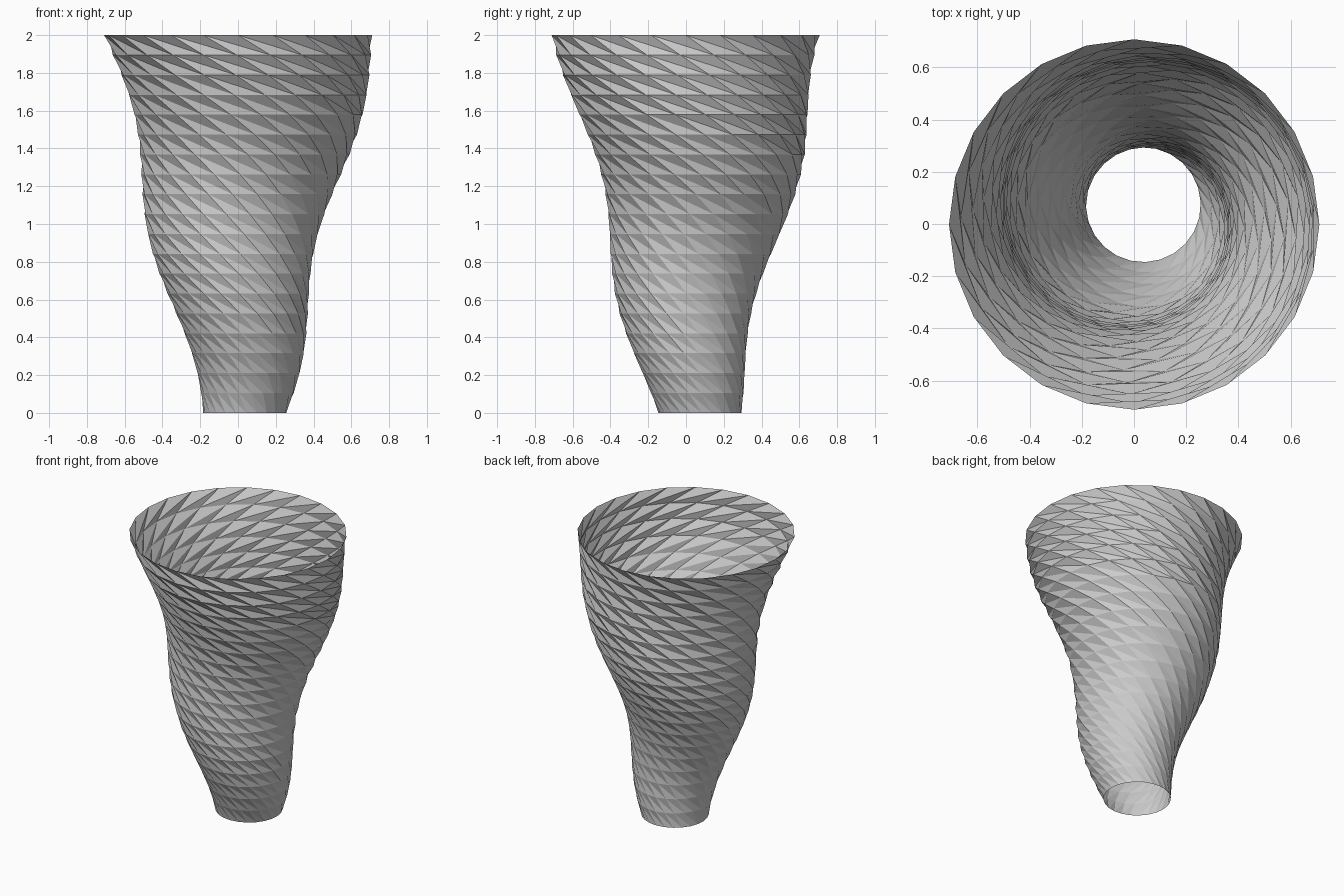
import bpy, bmesh
from math import sin, cos, pi, radians

cube = bpy.data.objects.get("Cube")
if cube:
    bpy.data.objects.remove(cube)

SIDES, BANDS, HEIGHT = 24, 19, 2.0
TWIST = radians(27.75)      # clockwise turn of each ring over the one below

grey = bpy.data.materials.new("plain grey")
grey.use_nodes = True
colour = (0.6, 0.6, 0.6, 1)
grey.diffuse_color = colour
grey.node_tree.nodes["Principled BSDF"].inputs["Base Color"].default_value = colour

# Rings grow evenly while turning about an axis beside their centres
bm = bmesh.new()
rings = []
for k in range(BANDS + 1):
    t = k / BANDS
    radius = 0.22 + 0.49 * t
    swing = TWIST * (k - BANDS)
    cx = 0.014 + 0.042 * sin(swing - 2.82)
    cy = 0.038 + 0.042 * cos(swing - 2.82)
    ring = []
    for i in range(SIDES):
        a = pi / 2 + 2 * pi * i / SIDES - swing
        ring.append(bm.verts.new((cx + radius * cos(a), cy + radius * sin(a), HEIGHT * t)))
    rings.append(ring)

# Triangulated walls between neighbouring rings, open at both ends
for low, high in zip(rings, rings[1:]):
    for i in range(SIDES):
        j = (i + 1) % SIDES
        bm.faces.new((low[i], low[j], high[j]))
        bm.faces.new((low[i], high[j], high[i]))

mesh = bpy.data.meshes.new("twisted_vase")
bm.to_mesh(mesh)
bm.free()
mesh.materials.append(grey)
vase = bpy.data.objects.new("twisted_vase", mesh)
bpy.context.collection.objects.link(vase)
